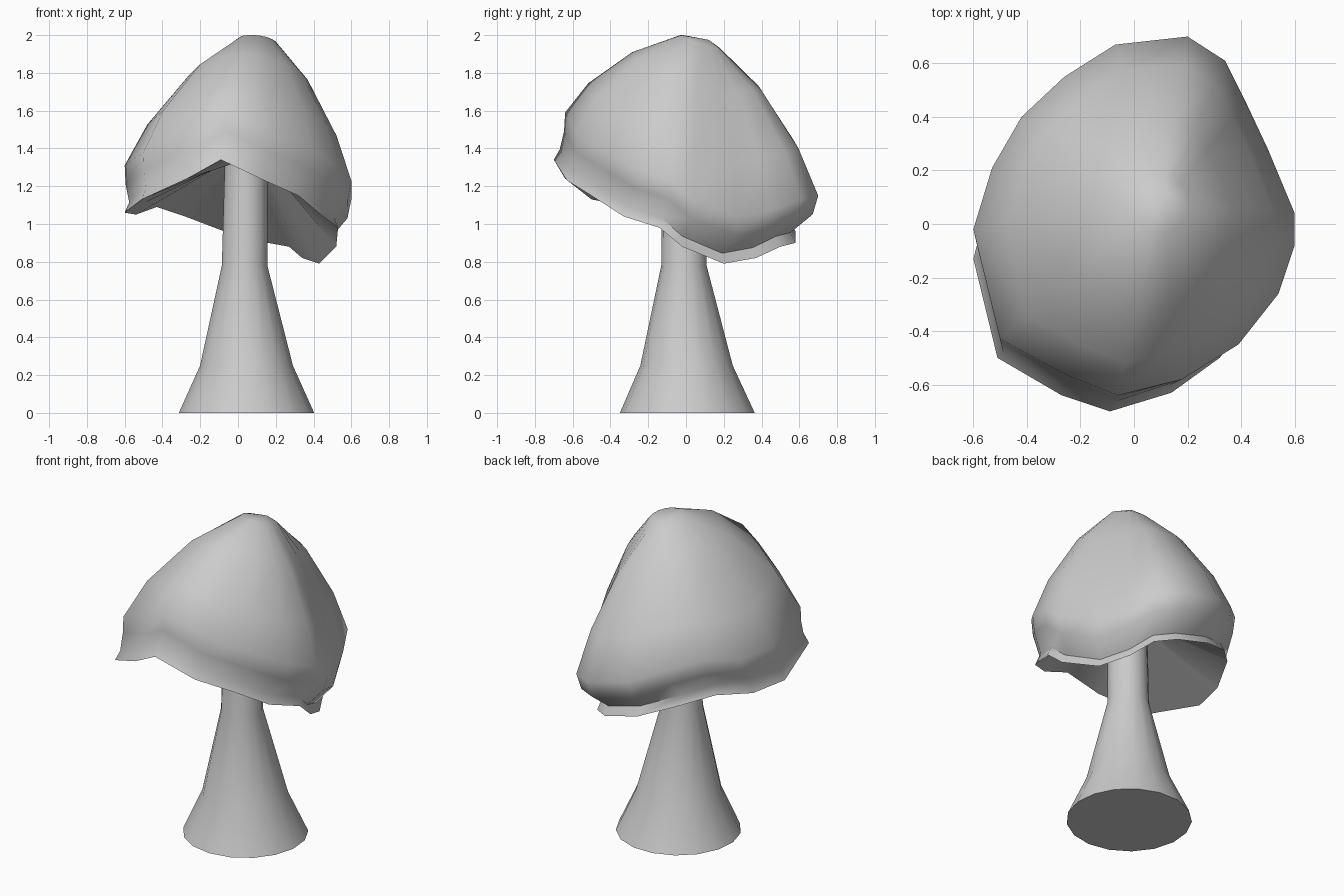
import bpy
from mathutils import Vector

if "Cube" in bpy.data.objects:
    bpy.data.objects.remove(bpy.data.objects["Cube"])


def loft(name, rings, tip=None, close_start=False):
    """Skin a stack of equal-length rings, optionally ending in a tip."""
    n = len(rings[0])
    verts = [tuple(v) for r in rings for v in r]
    faces = []
    for k in range(len(rings) - 1):
        for i in range(n):
            j = (i + 1) % n
            faces.append((k * n + i, k * n + j, (k + 1) * n + j, (k + 1) * n + i))
    if close_start:
        faces.append(tuple(reversed(range(n))))
    if tip:
        verts.append(tip)
        top = (len(rings) - 1) * n
        faces += [(top + i, top + (i + 1) % n, len(verts) - 1) for i in range(n)]
    mesh = bpy.data.meshes.new(name)
    mesh.from_pydata(verts, [], faces)
    ob = bpy.data.objects.new(name, mesh)
    bpy.context.collection.objects.link(ob)
    bpy.ops.object.select_all(action='DESELECT')
    ob.select_set(True)
    bpy.context.view_layer.objects.active = ob
    bpy.ops.object.shade_smooth_by_angle(angle=1.0)
    return ob


def circle(x, y, z, r, n=17):
    # starts at the front and runs counterclockwise
    from math import sin, cos, tau
    return [Vector((x + r * sin(tau * i / n), y - r * cos(tau * i / n), z)) for i in range(n)]


# Stem: flared foot, narrow neck reaching into the cap
loft("stem", [circle(.045, .01, 0, .36), circle(.045, .005, .25, .247),
              circle(.035, -.01, .78, .121), circle(.045, -.01, 1.45, .112)],
     close_start=True)

# Cap edge: widest x, y of the dome, then lip x, y, z
EDGE = [
    (-.06, -.64, -.09, -.70, 1.34), (.18, -.58, .14, -.63, 1.23),
    (.39, -.45, .32, -.50, 1.15), (.54, -.26, .45, -.33, 1.04),
    (.60, -.08, .53, -.14, .98), (.60, .04, .52, -.02, .88),
    (.50, .28, .43, .20, .79), (.42, .45, .34, .37, .82),
    (.34, .61, .27, .50, .88), (.20, .70, .16, .58, .90),
    (-.07, .67, -.07, .58, .96), (-.26, .55, -.28, .47, 1.04),
    (-.42, .40, -.43, .32, 1.09), (-.53, .21, -.54, .10, 1.05),
    (-.60, -.02, -.60, -.13, 1.06), (-.50, -.43, -.51, -.50, 1.13),
    (-.26, -.56, -.27, -.64, 1.24)]
lip = [Vector(e[2:]) for e in EDGE]
wide = [Vector((e[0], e[1], e[4] + .25)) for e in EDGE]

# Rolled edge between lip and dome
tuck = [Vector((p.x * .96, p.y * .955, p.z + .055)) for p in lip]
bulge = [w.lerp(t, .2) - Vector((0, 0, .06)) for w, t in zip(wide, tuck)]

# Small tilted crown polygon at the peak
crown = []
for w in wide:
    d = Vector((w.x - .1, w.y - .075)).normalized() * .105
    crown.append(Vector((.1 + d.x, .075 + d.y, 1.965 - .1 * d.x - .33 * d.y)))


def dome(h, v):
    out = []
    for w, c in zip(wide, crown):
        p = w.lerp(c, h)
        p.z = w.z + (c.z - w.z) * (v + .09 * max(0, -w.y))
        out.append(p)
    return out


# Underside rises from the lip to the stem
gills = circle(.042, -.01, 1.33, .10)

loft("mushroom_cap", [gills, lip, tuck, bulge, wide, dome(.2, .32), dome(.58, .72), crown],
     tip=(.12, .12, 1.975))
